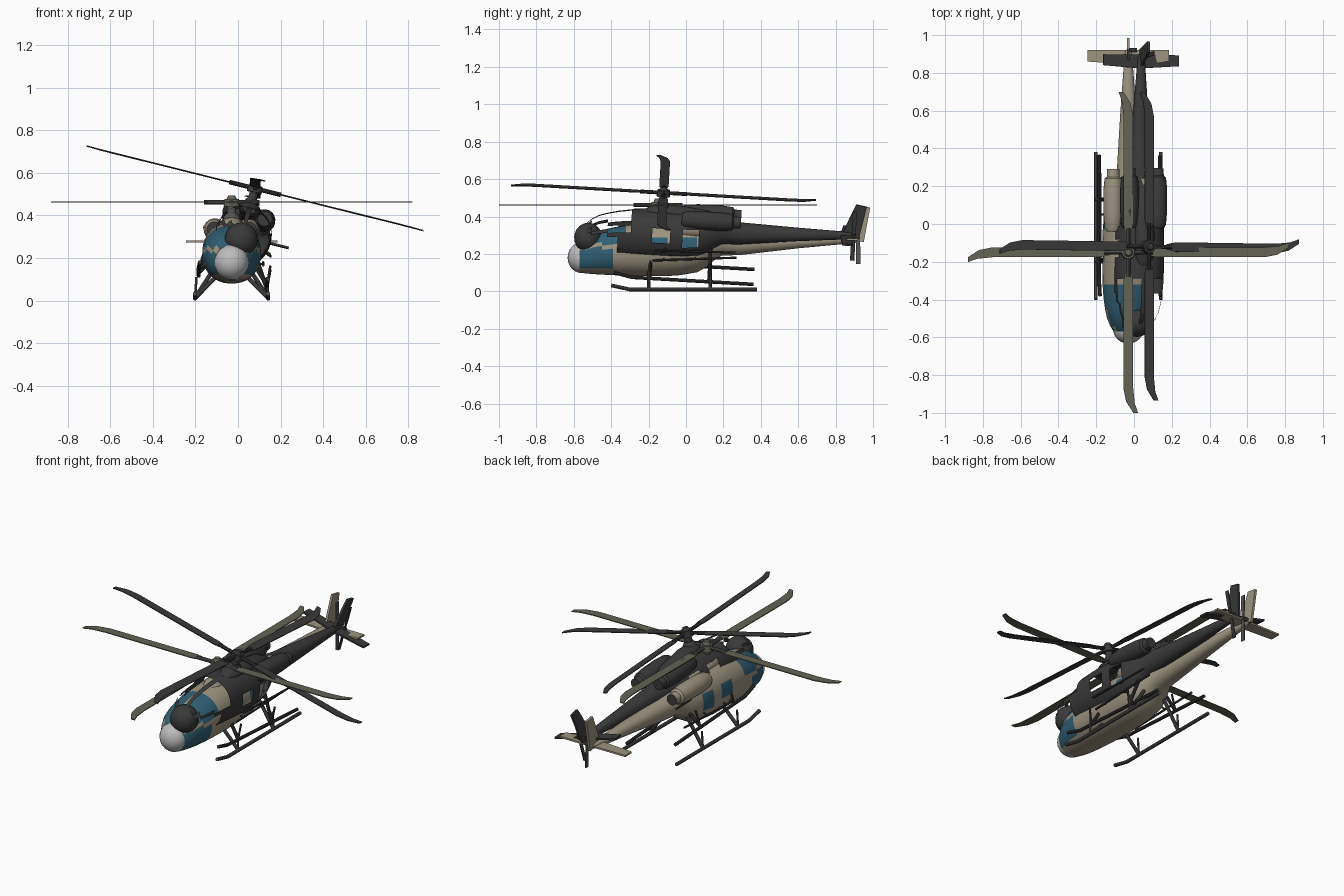
import bpy, bmesh, math
from mathutils import Matrix, Vector

if "Cube" in bpy.data.objects:
    bpy.data.objects.remove(bpy.data.objects["Cube"])


def mat(name, c):
    m = bpy.data.materials.new(name)
    m.diffuse_color = (*c, 1)
    m.use_nodes = True
    m.node_tree.nodes["Principled BSDF"].inputs["Base Color"].default_value = m.diffuse_color
    return m


TAN = mat("tan_paint", (0.34, 0.295, 0.215))
DARK = mat("dark_grey", (0.042, 0.042, 0.043))
GLASS = mat("teal_glass", (0.03, 0.115, 0.175))
OLIVE = mat("olive_blade", (0.125, 0.125, 0.09))
GREY = mat("light_grey", (0.5, 0.5, 0.5))
STEEL = mat("steel_grey", (0.09, 0.09, 0.09))


def finish(bm, name, mats, M, smooth=True):
    me = bpy.data.meshes.new(name)
    bmesh.ops.recalc_face_normals(bm, faces=bm.faces[:])
    bm.to_mesh(me)
    bm.free()
    for m in mats:
        me.materials.append(m)
    ob = bpy.data.objects.new(name, me)
    bpy.context.collection.objects.link(ob)
    ob.matrix_world = M
    if smooth:
        bpy.context.view_layer.objects.active = ob
        bpy.ops.object.select_all(action='DESELECT')
        ob.select_set(True)
        bpy.ops.object.shade_smooth_by_angle(angle=math.radians(35))
    return ob


def tube(bm, a, b, r, r2=None, n=10):
    a, b = Vector(a), Vector(b)
    d = b - a
    T = Matrix.Translation((a + b) / 2) @ d.to_track_quat('Z', 'Y').to_matrix().to_4x4()
    bmesh.ops.create_cone(bm, cap_ends=True, segments=n, radius1=r,
                          radius2=r if r2 is None else r2, depth=d.length, matrix=T)


def plate(bm, pts, offset):
    vs = [bm.verts.new(p) for p in pts]
    f = bm.faces.new(vs)
    g = bmesh.ops.extrude_face_region(bm, geom=[f])
    bmesh.ops.translate(bm, vec=offset,
                        verts=[v for v in g['geom'] if isinstance(v, bmesh.types.BMVert)])


def loft(bm, rings, n, power=2.0, cx=0):
    """rings: (y, top, bottom, half width)"""
    loops = []
    for y, t, b, w in rings:
        lp = []
        for i in range(n):
            a = 2 * math.pi * (i + 0.5) / n
            s, c = math.sin(a), math.cos(a)
            e = 2 / power
            lp.append(bm.verts.new((cx + w * math.copysign(abs(s) ** e, s), y,
                                    (t + b) / 2 + (t - b) / 2 * math.copysign(abs(c) ** e, c))))
        loops.append(lp)
    for p, q in zip(loops, loops[1:]):
        for i in range(n):
            bm.faces.new((p[i], p[(i + 1) % n], q[(i + 1) % n], q[i]))
    bm.faces.new(loops[0])
    bm.faces.new(loops[-1])


HULL = [(-.57, .26, .10, .078), (-.54, .288, .096, .096), (-.50, .312, .092, .113),
        (-.45, .328, .089, .124), (-.39, .342, .086, .132), (-.32, .354, .083, .137),
        (-.20, .365, .08, .138), (-.10, .366, .081, .138), (-.03, .364, .086, .136),
        (.06, .358, .102, .128), (.11, .350, .13, .112), (.15, .34, .165, .095),
        (.19, .33, .19, .076), (.30, .315, .195, .06), (.60, .305, .23, .042),
        (.90, .298, .258, .02), (.925, .29, .266, .01)]


def is_glass(c):
    x, y, z = abs(c.x), c.y, c.z
    if x < .008 or y < -.569:
        return False
    if y < -.32 and z > .25:
        return True
    if y < -.39 and .125 < z < .232:
        return True
    return .2 < z < .285 and (-.2 < y < -.1 or -.03 < y < .06)


def helicopter(tag, M, paint, blade, cap, metal, glazed):
    # fuselage and tail boom; unglazed one has open windows
    bm = bmesh.new()
    loft(bm, HULL, 36, 2.2)
    win = [f for f in bm.faces if is_glass(f.calc_center_median())]
    if glazed:
        for f in win:
            f.material_index = 1
    else:
        bmesh.ops.delete(bm, geom=win, context='FACES')
    finish(bm, tag + "_fuselage", [paint, GLASS], M)

    # nose cap
    bm = bmesh.new()
    bmesh.ops.create_uvsphere(bm, u_segments=24, v_segments=12, radius=1,
                              matrix=Matrix.Translation((0, -.555, .18)) @ Matrix.Diagonal((.081, .078, .083, 1)))
    finish(bm, tag + "_nose_cap", [cap], M)

    # engine pods with intake and exhaust
    bm = bmesh.new()
    for s in (-1, 1):
        rings = [(y, .335 + r, .335 - r, r) for y, r in
                 ((-.04, .036), (-.02, .046), (.05, .052), (.18, .052), (.24, .046), (.25, .034), (.29, .032))]
        loft(bm, rings, 18, cx=s * .08)
    for f in bm.faces:
        if len(f.verts) > 4:
            f.material_index = 1
    finish(bm, tag + "_engine_pods", [paint, DARK], M)

    # roof cowling and mast
    bm = bmesh.new()
    loft(bm, [(-.25, .362, .33, .03), (-.2, .39, .32, .05), (-.08, .395, .32, .055),
              (.1, .375, .31, .045), (.2, .33, .3, .03)], 16)
    finish(bm, tag + "_roof_cowling", [paint], M)
    bm = bmesh.new()
    tube(bm, (0, -.15, .37), (0, -.15, .45), .022, n=14)
    tube(bm, (0, -.15, .385), (0, -.15, .41), .042, .026, n=16)
    finish(bm, tag + "_mast", [metal], M)
    bm = bmesh.new()
    tube(bm, (0, -.15, .442), (0, -.15, .478), .038, .034, n=18)
    tube(bm, (0, -.15, .478), (0, -.15, .495), .024, .016, n=14)
    finish(bm, tag + "_rotor_hub", [blade], M)

    # four main blades with swept tips
    for k in range(4):
        R = M @ Matrix.Translation((0, -.15, .46)) @ Matrix.Rotation(k * math.pi / 2, 4, 'Z')
        bm = bmesh.new()
        plate(bm, [(.10, -.015, 0), (.15, -.026, 0), (.72, -.026, 0), (.79, -.012, 0), (.85, .026, 0),
                   (.85, .052, 0), (.80, .034, 0), (.72, .026, 0), (.15, .026, 0), (.10, .015, 0)], (0, 0, .005))
        finish(bm, tag + "_main_blade", [blade], R, False)
        bm = bmesh.new()
        tube(bm, (.02, 0, .002), (.13, 0, .002), .011)
        finish(bm, tag + "_blade_grip", [metal], R)

    # tail fin and stabiliser
    bm = bmesh.new()
    plate(bm, [(-.007, .855, .285), (-.007, .925, .458), (-.007, .985, .448), (-.007, .95, .262)], (.014, 0, 0))
    finish(bm, tag + "_tail_fin", [paint], M, False)
    bm = bmesh.new()
    for s in (-1, 1):
        plate(bm, [(0, .845, .272), (s * .215, .86, .272), (s * .215, .92, .272), (0, .92, .272)], (0, 0, .01))
    finish(bm, tag + "_stabiliser", [paint], M, False)

    # tail rotor
    bm = bmesh.new()
    tube(bm, (0, .92, .285), (.045, .92, .285), .011)
    for s in (-1, 1):
        plate(bm, [(.034, .913, .285), (.034, .927, .285), (.034, .932, .285 + s * .05),
                   (.034, .932, .285 + s * .14), (.034, .908, .285 + s * .14), (.034, .908, .285 + s * .05)],
              (.005, 0, 0))
    finish(bm, tag + "_tail_rotor", [metal], M, False)

    # landing skids with struts
    bm = bmesh.new()
    for s in (-1, 1):
        x = s * .172
        tube(bm, (x, -.40, .032), (x, -.30, .010), .010)
        tube(bm, (x, -.305, .010), (x, .38, .010), .010)
        for y in (-.2, .13):
            tube(bm, (x, y, .012), (s * .07, y, .115 if y < 0 else .17), .010)
            tube(bm, (x, y, .012), (s * .165, y, .11), .006, n=8)
    finish(bm, tag + "_skids", [metal], M)

    # side step rails
    bm = bmesh.new()
    for s in (-1, 1):
        tube(bm, (s * .148, -.18, .165), (s * .148, .27, .18), .006, n=8)
        for y in (-.12, .05):
            tube(bm, (s * .148, y, .17), (s * .115, y, .18), .005, n=8)
    finish(bm, tag + "_side_rails", [DARK], M)


# level tan helicopter
helicopter("tan", Matrix.Translation((-.03, 0, 0)), TAN, OLIVE, GREY, STEEL, True)

# banked dark helicopter overlapping it
bank = (Matrix.Translation((.08, -.12, .525)) @ Matrix.Rotation(math.radians(-3.3), 4, 'X')
        @ Matrix.Rotation(math.radians(14), 4, 'Y') @ Matrix.Scale(.96, 4)
        @ Matrix.Translation((0, .15, -.46)))
helicopter("dark", bank, DARK, DARK, DARK, DARK, False)
